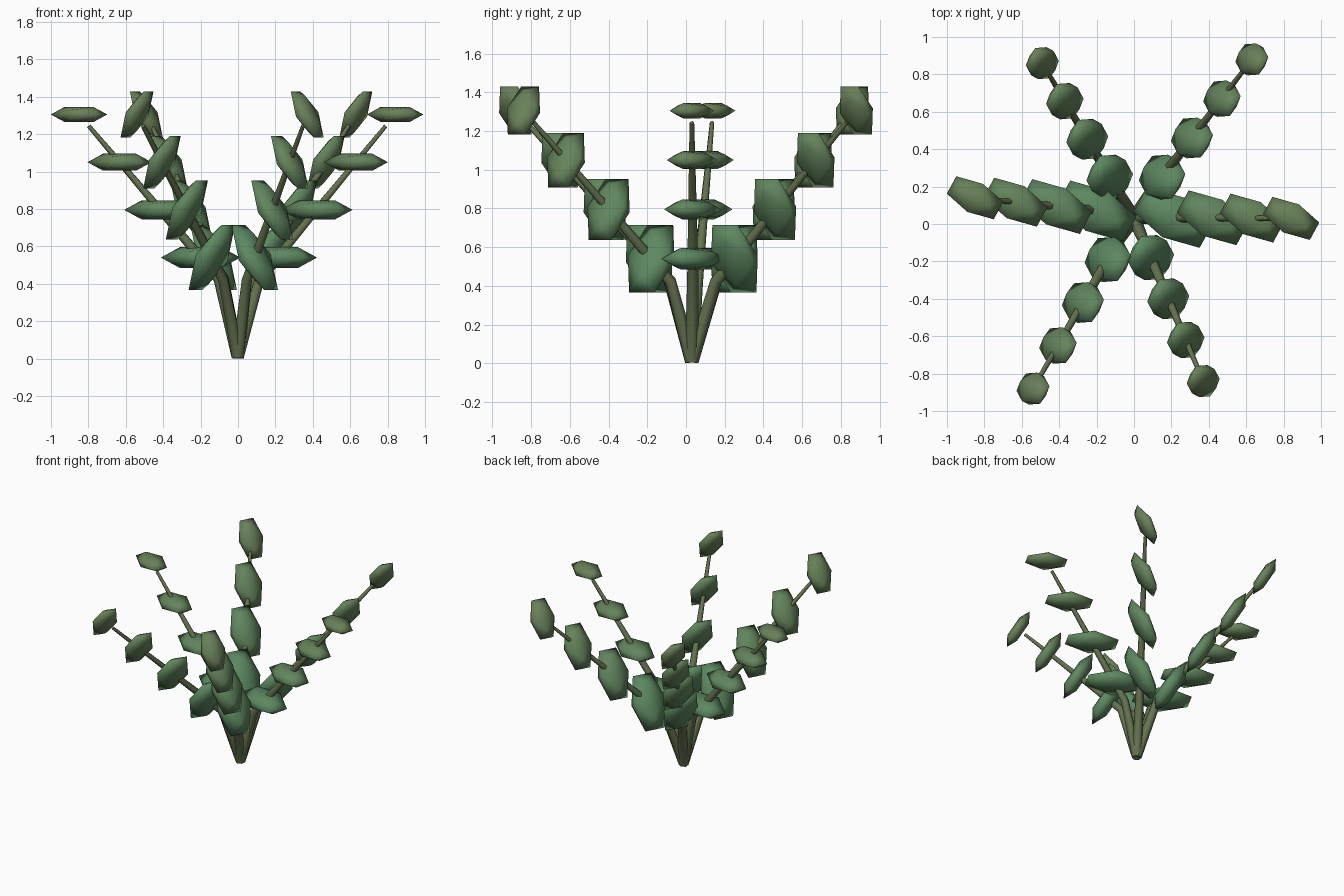
import bpy, math
from mathutils import Vector, Matrix

if "Cube" in bpy.data.objects:
    bpy.data.objects.remove(bpy.data.objects["Cube"])


def material(name, rgb):
    m = bpy.data.materials.new(name)
    m.diffuse_color = (*rgb, 1)
    m.use_nodes = True
    m.node_tree.nodes["Principled BSDF"].inputs["Base Color"].default_value = m.diffuse_color
    return m


LOW, TIP = Vector((0.11, 0.25, 0.12)), Vector((0.14, 0.22, 0.10))
leaf_mats = [material(f"leaf_green_{k}", LOW.lerp(TIP, k / 3)) for k in range(4)]
stem_mat = material("stem_green", (0.13, 0.17, 0.08))

BASE = Vector((0, 0.03, 0.012))
# lowest and highest leaf position (x, y) of every stem, going round the plant
STEMS = [((0.21, 0.035), (0.84, 0.03)), ((0.15, 0.25), (0.63, 0.88)),
         ((-0.13, 0.25), (-0.49, 0.86)), ((-0.20, 0.07), (-0.85, 0.14)),
         ((-0.14, -0.19), (-0.54, -0.88)), ((0.09, -0.18), (0.37, -0.84))]
Z0, Z1 = 0.54, 1.305

# icosahedron built from three golden rectangles, long ends along x
P = (1 + 5 ** 0.5) / 2
N = math.sqrt(1 + P * P)
CORNERS = [Vector(v) / N for a in (-1, 1) for b in (-1, 1)
           for v in ((a * P, b, 0), (0, a * P, b), (a, 0, b * P))]
EDGE = 2 / N
FACES = []
for i in range(12):
    for j in range(i + 1, 12):
        for k in range(j + 1, 12):
            a, b, c = CORNERS[i], CORNERS[j], CORNERS[k]
            if all(abs((p - q).length - EDGE) < 0.01 for p, q in ((a, b), (b, c), (c, a))):
                outward = (b - a).cross(c - a).dot(a) > 0
                FACES.append((i, j, k) if outward else (i, k, j))


def add_leaf(name, pos, size, tilt, mat):
    scale = Matrix.Diagonal((size, size * 0.6, size * 0.28, 1))
    turn = Matrix.Rotation(-0.5, 4, 'Z') @ Matrix.Rotation(-tilt, 4, 'Y')
    xf = Matrix.Translation(pos) @ turn @ scale
    me = bpy.data.meshes.new(name)
    me.from_pydata([xf @ v for v in CORNERS], [], FACES)
    me.polygons.foreach_set("use_smooth", [True] * len(FACES))
    me.materials.append(mat)
    bpy.context.collection.objects.link(bpy.data.objects.new(name, me))


def add_stem(name, pts):
    cu = bpy.data.curves.new(name, 'CURVE')
    cu.dimensions = '3D'
    cu.bevel_depth = 1.0
    cu.bevel_resolution = 1
    cu.use_fill_caps = True
    sp = cu.splines.new('POLY')
    sp.points.add(len(pts) - 1)
    for p, (co, r) in zip(sp.points, pts):
        p.co = (*co, 1)
        p.radius = r
    cu.materials.append(stem_mat)
    bpy.context.collection.objects.link(bpy.data.objects.new(name, cu))


for s, (lo, hi) in enumerate(STEMS):
    a, b = Vector((*lo, Z0)), Vector((*hi, Z1))

    # tapered stem that bends outward below the first leaf
    add_stem(f"stem_{s}", [(BASE, 0.036), (a.lerp(b, -0.15), 0.030),
                           (a.lerp(b, 0.4), 0.021), (a.lerp(b, 0.92), 0.012)])

    # four leaves, shrinking toward the tip
    for k in range(4):
        add_leaf(f"leaf_{s}_{k}", a.lerp(b, k / 3), 0.237 - 0.023 * k,
                 s * math.pi / 3, leaf_mats[k])
